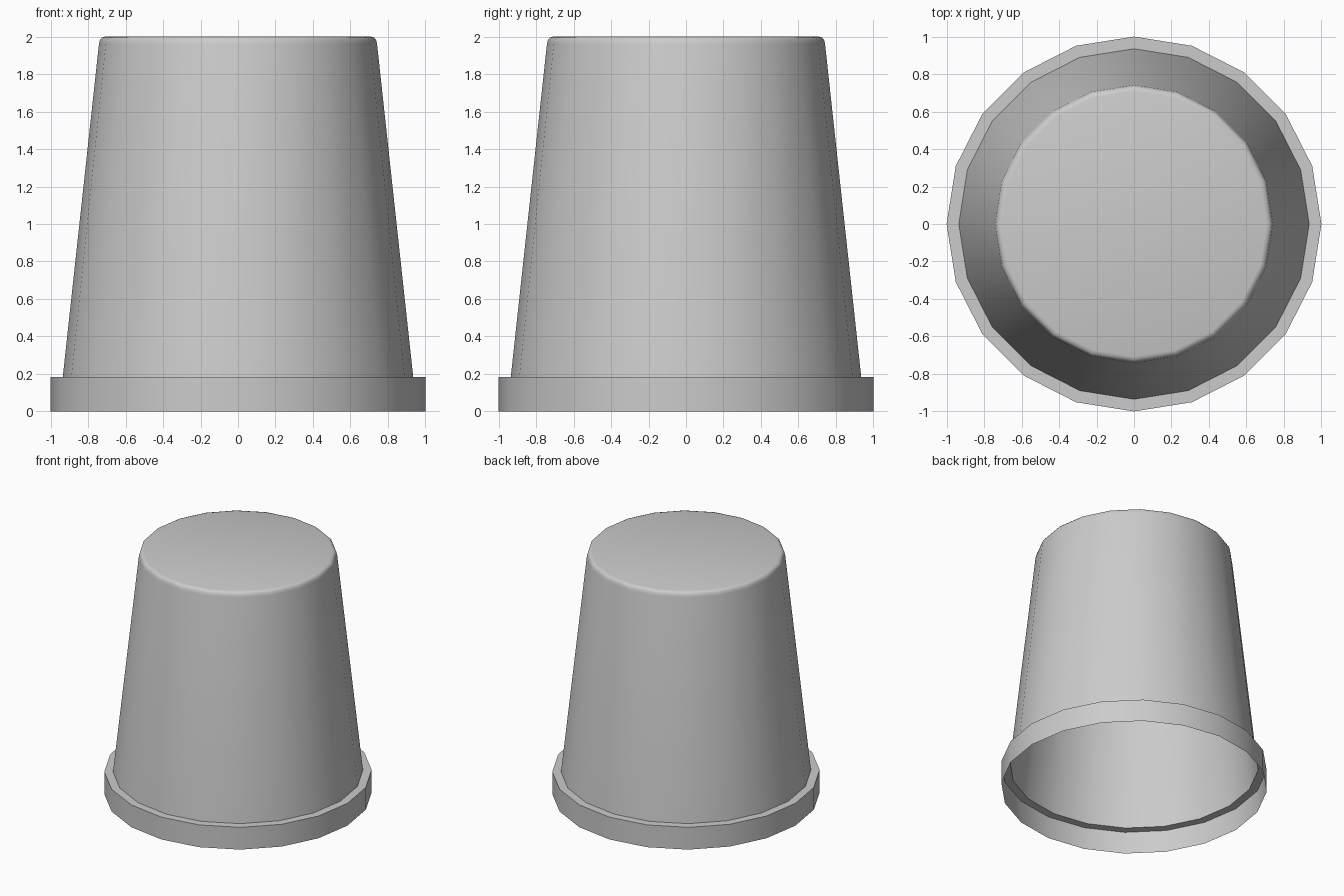
import bpy, bmesh, math

if "Cube" in bpy.data.objects:
    bpy.data.objects.remove(bpy.data.objects["Cube"])

SIDES = 20
# Open single-wall profile (radius, height): rim band, ledge, tapered wall, rounded edge
PROFILE = [(1.0, 0.0), (1.0, 0.184), (0.935, 0.184), (0.742, 1.96),
           (0.737, 1.982), (0.726, 1.995), (0.708, 2.0)]

bm = bmesh.new()
rings = []
for r, z in PROFILE:
    rings.append([bm.verts.new((r * math.cos(2 * math.pi * i / SIDES),
                                r * math.sin(2 * math.pi * i / SIDES), z))
                  for i in range(SIDES)])

# Walls between rings
for low, high in zip(rings, rings[1:]):
    for i in range(SIDES):
        j = (i + 1) % SIDES
        bm.faces.new((low[i], low[j], high[j], high[i]))

# Closed base of the upturned bucket
bm.faces.new(rings[-1])

mesh = bpy.data.meshes.new("bucket")
bm.to_mesh(mesh)
bm.free()
bucket = bpy.data.objects.new("bucket", mesh)
bpy.context.collection.objects.link(bucket)

# Smooth sides, crisp rim ledge
bpy.context.view_layer.objects.active = bucket
bucket.select_set(True)
bpy.ops.object.shade_smooth_by_angle(angle=math.radians(40))
